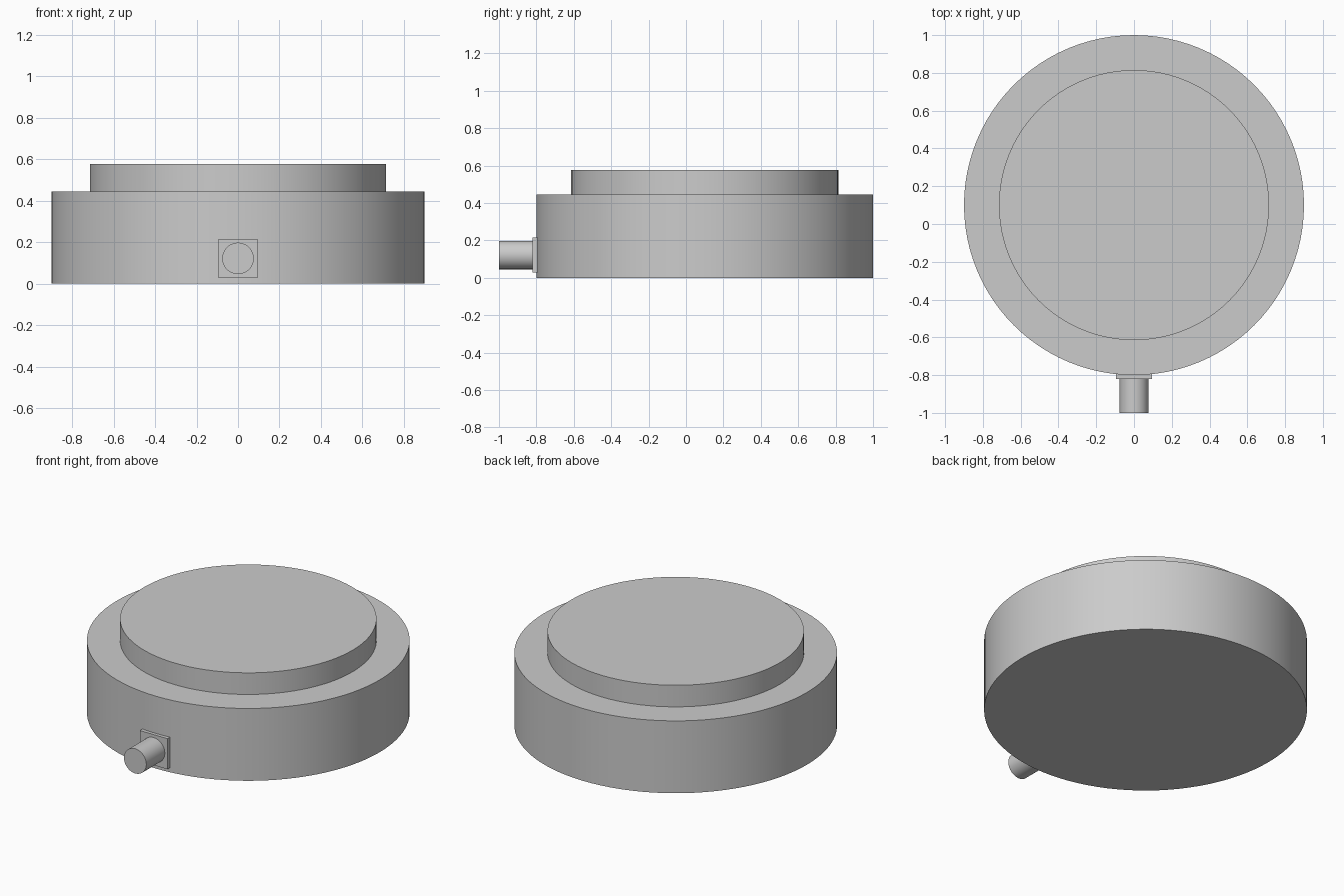
import bpy
import math

default = bpy.data.objects.get("Cube")
if default:
    bpy.data.objects.remove(default, do_unlink=True)

grey = bpy.data.materials.new("plain grey")
grey.use_nodes = True
COLOUR = (0.6, 0.6, 0.6, 1)
grey.diffuse_color = COLOUR
grey.node_tree.nodes["Principled BSDF"].inputs["Base Color"].default_value = COLOUR

CENTRE_Y = 0.10   # axis of the round body
PORT_Z = 0.122    # height of the side connector


def finish(name, smooth=True):
    obj = bpy.context.object
    obj.name = obj.data.name = name
    obj.data.materials.append(grey)
    bpy.ops.object.transform_apply(location=False, rotation=True, scale=True)
    if smooth:
        bpy.ops.object.shade_smooth_by_angle(angle=math.radians(30))
    return obj


def lathe(name, profile, segments):
    """Spin (radius, height) points round the vertical axis into a closed solid."""
    verts, faces = [], []
    for radius, z in profile:
        for i in range(segments):
            a = 2 * math.pi * i / segments
            verts.append((radius * math.cos(a), radius * math.sin(a), z))
    for ring in range(len(profile) - 1):
        for i in range(segments):
            j = (i + 1) % segments
            low, high = ring * segments, (ring + 1) * segments
            faces.append((low + i, low + j, high + j, high + i))
    faces.append(tuple(reversed(range(segments))))
    faces.append(tuple(range(len(verts) - segments, len(verts))))
    mesh = bpy.data.meshes.new(name)
    mesh.from_pydata(verts, [], faces)
    obj = bpy.data.objects.new(name, mesh)
    bpy.context.collection.objects.link(obj)
    bpy.ops.object.select_all(action="DESELECT")
    obj.select_set(True)
    bpy.context.view_layer.objects.active = obj
    return obj


# Stepped round body: wide drum with a narrower raised disc
body = lathe("stepped_body",
             [(0.90, 0), (0.90, 0.445), (0.715, 0.445), (0.715, 0.578)], 96)
body.location.y = CENTRE_Y
finish("stepped_body")

# Square flange, its back sunk into the drum wall
bpy.ops.mesh.primitive_cube_add(size=1, location=(0, -0.80, PORT_Z))
bpy.context.object.scale = (0.188, 0.04, 0.188)
finish("connector_flange", smooth=False)

# Round connector pointing forward
bpy.ops.mesh.primitive_cylinder_add(vertices=48, radius=0.076, depth=0.19,
                                    location=(0, -0.905, PORT_Z),
                                    rotation=(math.pi / 2, 0, 0))
finish("connector_barrel")
